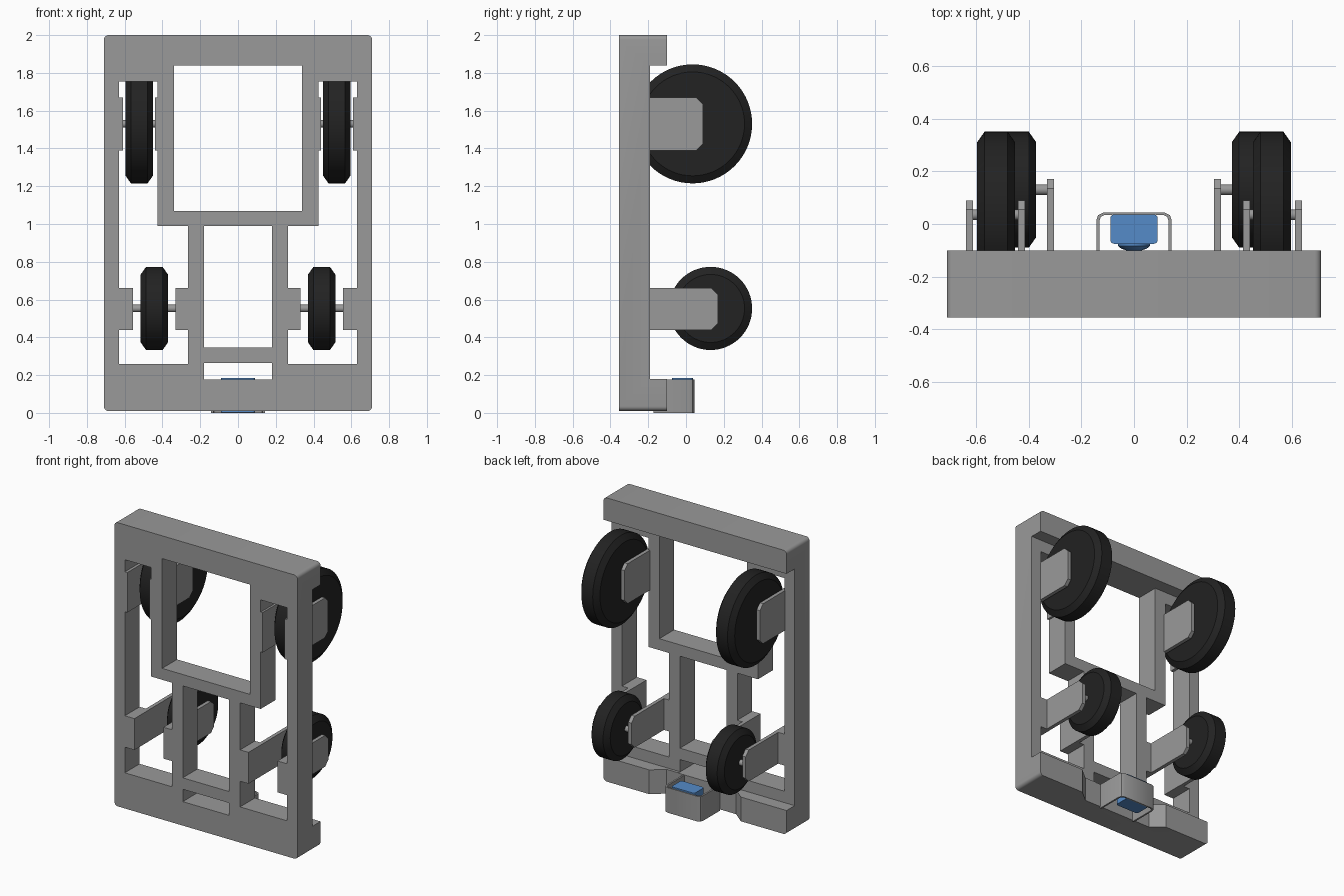
import bpy, bmesh, math
from mathutils import Matrix

cube = bpy.data.objects.get("Cube")
if cube:
    bpy.data.objects.remove(cube, do_unlink=True)


def material(name, rgb):
    m = bpy.data.materials.new(name)
    m.use_nodes = True
    m.diffuse_color = (*rgb, 1)
    m.node_tree.nodes["Principled BSDF"].inputs["Base Color"].default_value = (*rgb, 1)
    return m


GREY = material("frame grey", (0.32, 0.32, 0.32))
BLACK = material("tyre black", (0.016, 0.016, 0.016))
BLUE = material("camera blue", (0.09, 0.26, 0.58))


def finish(name, bm, mat, smooth=True):
    bmesh.ops.recalc_face_normals(bm, faces=bm.faces)
    mesh = bpy.data.meshes.new(name)
    bm.to_mesh(mesh)
    bm.free()
    mesh.materials.append(mat)
    ob = bpy.data.objects.new(name, mesh)
    bpy.context.collection.objects.link(ob)
    if smooth:
        smooth_sharp(ob)
    return ob


def smooth_sharp(ob):
    bpy.ops.object.select_all(action="DESELECT")
    ob.select_set(True)
    bpy.context.view_layer.objects.active = ob
    bpy.ops.object.shade_smooth_by_angle(angle=math.radians(30))


def prism(name, pts, axis, lo, hi, mat=GREY):
    """Extrude a flat outline along an axis from lo to hi."""
    place = {"x": lambda p, d: (d, p[0], p[1]),
             "y": lambda p, d: (p[0], d, p[1]),
             "z": lambda p, d: (p[0], p[1], d)}[axis]
    bm = bmesh.new()
    rings = [[bm.verts.new(place(p, d)) for p in pts] for d in (lo, hi)]
    for ring in rings:
        bm.faces.new(ring)
    for i in range(len(pts)):
        j = (i + 1) % len(pts)
        bm.faces.new((rings[0][i], rings[0][j], rings[1][j], rings[1][i]))
    return finish(name, bm, mat)


def rect(x0, x1, y0, y1):
    return [(x0, y0), (x1, y0), (x1, y1), (x0, y1)]


def rounded(x0, x1, y0, y1, r, steps=5):
    pts = []
    corners = [(x1 - r, y1 - r), (x0 + r, y1 - r), (x0 + r, y0 + r), (x1 - r, y0 + r)]
    for k, (cx, cy) in enumerate(corners):
        for s in range(steps + 1):
            a = math.pi / 2 * (k + s / steps)
            pts.append((cx + r * math.cos(a), cy + r * math.sin(a)))
    return pts


def lathe(name, profile, centre, axis, mat, sides=64):
    """Revolve (distance along axis, radius) points around the x or y axis."""
    bm = bmesh.new()
    verts = [bm.verts.new((d, r, 0)) for d, r in profile]
    edges = [bm.edges.new(pair) for pair in zip(verts, verts[1:])]
    bmesh.ops.spin(bm, geom=verts + edges, cent=(0, 0, 0), axis=(1, 0, 0),
                   angle=2 * math.pi, steps=sides)
    bmesh.ops.remove_doubles(bm, verts=bm.verts, dist=1e-5)
    if axis == "y":
        bm.transform(Matrix.Rotation(math.pi / 2, 4, "Z"))
    bm.transform(Matrix.Translation(centre))
    return finish(name, bm, mat)


def cut(target, cutter):
    mod = target.modifiers.new("cut", "BOOLEAN")
    mod.operation = "DIFFERENCE"
    mod.solver = "EXACT"
    mod.object = cutter
    bpy.ops.object.select_all(action="DESELECT")
    bpy.context.view_layer.objects.active = target
    target.select_set(True)
    bpy.ops.object.modifier_apply(modifier=mod.name)
    bpy.data.objects.remove(cutter, do_unlink=True)


# Chassis: rounded slab with a recessed back and cut windows
chassis = prism("chassis", rounded(-0.71, 0.71, 0.01, 2.0, 0.025), "y", -0.355, -0.1)
cut(chassis, prism("back_recess", rect(-1, 1, 0.18, 1.84), "y", -0.19, 0.1))
cut(chassis, prism("upper_window", rect(-0.34, 0.34, 1.07, 1.84), "y", -0.5, 0.1))
cut(chassis, prism("middle_window", rect(-0.18, 0.18, 0.345, 0.99), "y", -0.5, 0.1))
cut(chassis, prism("slot", rect(-0.18, 0.18, 0.178, 0.265), "y", -0.5, 0.1))
cut(chassis, prism("camera_notch", [(-0.38, -0.08), (-0.27, -0.17), (0.27, -0.17), (0.38, -0.08)],
                   "z", -0.1, 0.3))

# Side windows leave the axle mounting blocks standing
side = [(.265, .26), (.63, .26), (.63, .44), (.555, .44), (.555, .66), (.63, .66),
        (.63, 1.39), (.61, 1.39), (.61, 1.67), (.63, 1.67), (.63, 1.755), (.425, 1.755),
        (.425, 1.67), (.44, 1.67), (.44, 1.39), (.425, 1.39), (.425, .99), (.265, .99),
        (.265, .66), (.33, .66), (.33, .44), (.265, .44)]
for s in (1, -1):
    cut(chassis, prism("side_window", [(s * x, z) for x, z in side], "y", -0.5, 0.1))
smooth_sharp(chassis)


def wheel_set(label, s, x, y, z, radius, plates, z0, z1, reach):
    """Wheel, axle and the two chamfered plates that carry it."""
    w, c = 0.072, 0.028
    tyre = [(-w, 0), (-w, radius - 0.04), (-w + c, radius), (w - c, radius),
            (w, radius - 0.04), (w, 0)]
    lathe(label + "_wheel", tyre, (s * x, y, z), "x", BLACK)
    half = (plates[1] - plates[0]) / 2 - 0.005
    mid = s * (plates[0] + plates[1]) / 2
    lathe(label + "_axle", [(-half, 0), (-half, 0.02), (half, 0.02), (half, 0)],
          (mid, y, z), "x", GREY, 24)
    k = 0.035
    outline = [(-0.2, z0), (reach - k, z0), (reach, z0 + k), (reach, z1 - k),
               (reach - k, z1), (-0.2, z1)]
    t = 0.026
    prism(label + "_inner_plate", outline, "x", s * plates[0], s * (plates[0] + t))
    prism(label + "_outer_plate", outline, "x", s * (plates[1] - t), s * plates[1])


for s, hand in ((1, "left"), (-1, "right")):
    wheel_set("upper_" + hand, s, 0.523, 0.035, 1.53, 0.315, (0.414, 0.637), 1.39, 1.67, 0.09)
    wheel_set("lower_" + hand, s, 0.443, 0.13, 0.553, 0.22, (0.304, 0.582), 0.44, 0.66, 0.17)

# Camera bracket: bent strip open at top and bottom
outer = [(0.143, -0.172), (0.143, 0.015), (0.136, 0.034), (0.115, 0.044)]
inner = [(0.131, -0.172), (0.131, 0.012), (0.126, 0.027), (0.112, 0.034)]
strip = outer + [(-x, y) for x, y in reversed(outer)]
strip += [(-x, y) for x, y in inner] + inner[::-1]
prism("camera_bracket", strip, "z", 0.0, 0.176)

# Camera body and its domed lens
prism("camera_body", rounded(-0.09, 0.09, -0.075, 0.036, 0.015), "z", 0.002, 0.186, BLUE)
lathe("camera_lens", [(0.01, 0), (0.01, 0.062), (-0.008, 0.06), (-0.019, 0.048),
                      (-0.025, 0.03), (-0.027, 0)], (0, -0.075, 0.094), "y", BLUE, 32)
